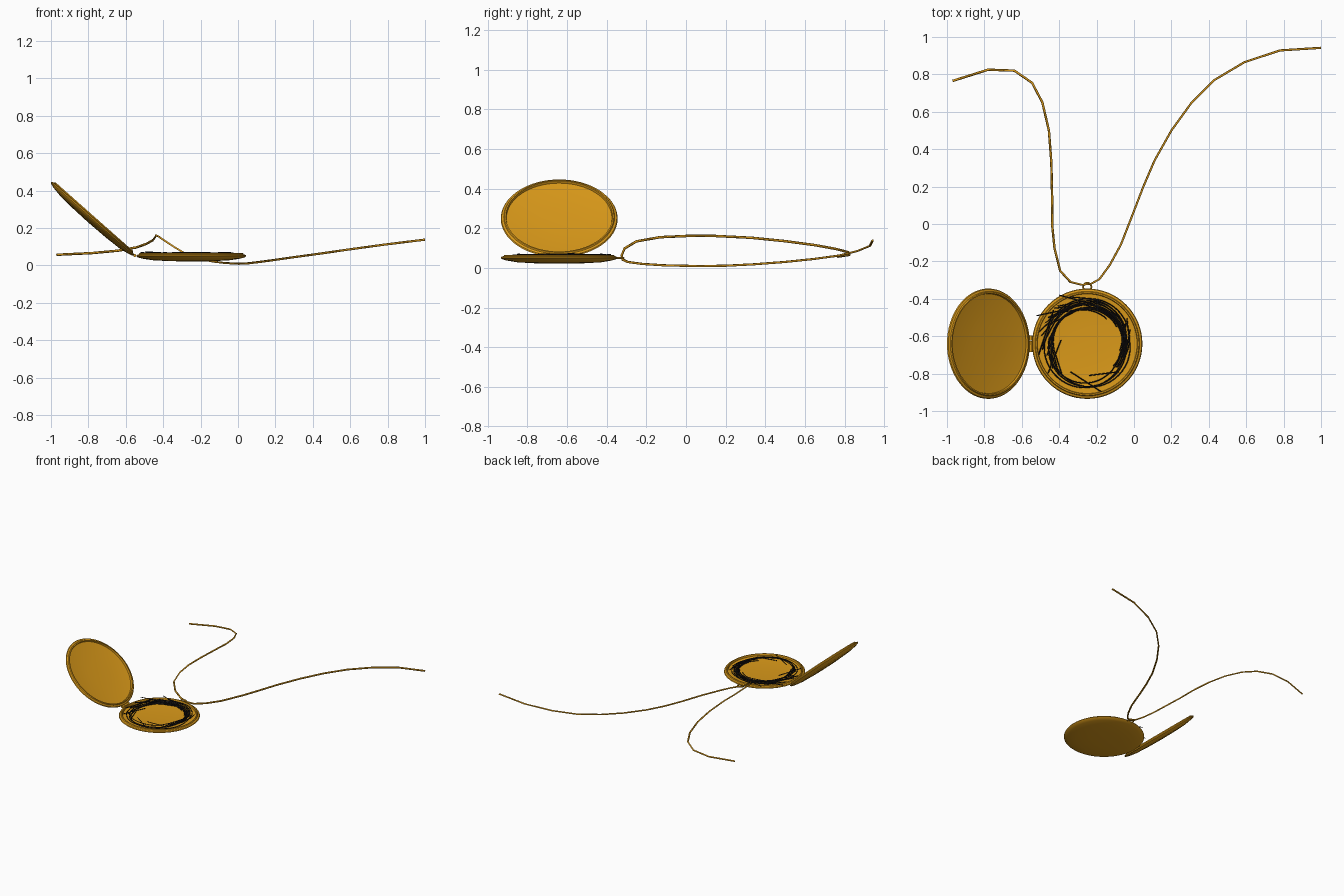
import bpy, bmesh, math, random
from mathutils import Vector, Matrix

if "Cube" in bpy.data.objects:
    bpy.data.objects.remove(bpy.data.objects["Cube"])

random.seed(4)


def material(name, rgb):
    m = bpy.data.materials.new(name)
    m.diffuse_color = (*rgb, 1)
    m.use_nodes = True
    m.node_tree.nodes["Principled BSDF"].inputs["Base Color"].default_value = m.diffuse_color
    return m


gold = material("gold", (0.70, 0.32, 0.01))
black = material("dark_hair", (0.01, 0.008, 0.008))


def finish(ob, mat, smooth=True):
    ob.data.materials.append(mat)
    if smooth:
        bpy.ops.object.select_all(action='DESELECT')
        ob.select_set(True)
        bpy.context.view_layer.objects.active = ob
        bpy.ops.object.shade_smooth_by_angle(angle=math.radians(35))
    return ob


def lathe(name, profile, steps=64):
    """Spin a closed (radius, height) profile round z."""
    bm = bmesh.new()
    vs = [bm.verts.new((r, 0, z)) for r, z in profile]
    es = [bm.edges.new(p) for p in zip(vs, vs[1:])]
    bmesh.ops.spin(bm, geom=vs + es, cent=(0, 0, 0), axis=(0, 0, 1),
                   angle=math.tau, steps=steps)
    bmesh.ops.remove_doubles(bm, verts=bm.verts, dist=1e-5)
    bmesh.ops.recalc_face_normals(bm, faces=bm.faces)
    me = bpy.data.meshes.new(name)
    bm.to_mesh(me)
    bm.free()
    ob = bpy.data.objects.new(name, me)
    bpy.context.collection.objects.link(ob)
    return finish(ob, gold)


def tubes(name, paths, radius, mat, resolution=0):
    """Thin tubes along lists of points."""
    cu = bpy.data.curves.new(name, 'CURVE')
    cu.dimensions = '3D'
    cu.bevel_depth = radius
    cu.bevel_resolution = resolution
    cu.use_fill_caps = True
    for pts in paths:
        sp = cu.splines.new('POLY')
        sp.points.add(len(pts) - 1)
        for p, co in zip(sp.points, pts):
            p.co = (*co, 1)
    ob = bpy.data.objects.new(name, cu)
    bpy.context.collection.objects.link(ob)
    ob.data.materials.append(mat)
    return ob


# Locket halves: the same shallow dish with a raised rim
dish = [(0, -0.029), (0.12, -0.027), (0.21, -0.022), (0.265, -0.013),
        (0.288, -0.006), (0.295, 0.0), (0.291, 0.006), (0.280, 0.010),
        (0.276, 0.016), (0.269, 0.016), (0.266, 0.003), (0.20, -0.004),
        (0.10, -0.008), (0, -0.009)]
CX, CY, CZ = -0.25, -0.64, 0.05
base = lathe("locket_base", dish)
base.location = (CX, CY, CZ)
lid = lathe("locket_lid", dish)
lid.location = (-0.779, CY, 0.249)
lid.rotation_euler = (0, math.radians(41.5), 0)

# Hinge barrel, in three knuckles
for i in (-1, 0, 1):
    bpy.ops.mesh.primitive_cylinder_add(
        vertices=12, radius=0.008, depth=0.028,
        location=(-0.552, CY + i * 0.03, 0.053),
        rotation=(math.pi / 2, 0, 0))
    knuckle = bpy.context.object
    knuckle.name = "hinge_knuckle"
    finish(knuckle, gold)

# Bail loop holding the chain
bpy.ops.mesh.primitive_torus_add(
    major_radius=0.022, minor_radius=0.005, major_segments=24,
    minor_segments=8, location=(CX, -0.337, 0.05))
bail = bpy.context.object
bail.name = "bail_loop"
finish(bail, gold)

# Chain, draped through the bail
chain = [(-0.97, 0.765, 0.057), (-0.78, 0.825, 0.066), (-0.64, 0.82, 0.079),
         (-0.545, 0.755, 0.096), (-0.49, 0.65, 0.115), (-0.455, 0.5, 0.135),
         (-0.442, 0.33, 0.152), (-0.438, 0.15, 0.161), (-0.438, 0.0, 0.161),
         (-0.425, -0.13, 0.155), (-0.395, -0.25, 0.134), (-0.34, -0.31, 0.098),
         (-0.28, -0.325, 0.062), (-0.23, -0.32, 0.042), (-0.185, -0.295, 0.030),
         (-0.13, -0.22, 0.020), (-0.07, -0.11, 0.013), (0.0, 0.07, 0.009),
         (0.05, 0.2, 0.011), (0.11, 0.34, 0.018), (0.2, 0.5, 0.030),
         (0.305, 0.645, 0.045), (0.43, 0.77, 0.062), (0.59, 0.865, 0.085),
         (0.78, 0.928, 0.111), (1.0, 0.942, 0.138)]
tubes("chain", [chain], 0.0065, gold)

# Coiled lock of hair: arcs whose ends straighten into loose tails
strands = []
for i in range(22):
    start = math.radians(random.uniform(-50, 50))
    sweep = math.radians(random.uniform(110, 190))
    r = random.uniform(0.175, 0.215)
    cx = CX + random.uniform(-0.02, 0.02)
    cy = CY + random.uniform(0.0, 0.035)
    if i % 6 == 0:                      # a few wide loops round the front
        start, sweep, cy = random.uniform(2.4, 3.2), 3.3, CY - 0.02
    z = CZ + random.uniform(0.004, 0.018)
    pts = []
    for k in range(25):
        a = start + sweep * k / 24
        pts.append(Vector((cx + r * math.cos(a), cy + r * math.sin(a),
                           z + 0.002 * math.sin(k * 0.6 + i))))
    tail = (pts[-1] - pts[-2]).normalized()
    for k in range(1, 5):
        p = pts[-1] + tail * 0.03
        if math.hypot(p.x - CX, p.y - CY) < 0.275:
            pts.append(p)
    strands.append(pts)
for a, b in [((-0.40, -0.38), (-0.18, -0.44)), ((-0.52, -0.49), (-0.33, -0.45)),
             ((-0.34, -0.79), (-0.17, -0.90)), ((-0.46, -0.80), (-0.39, -0.62)),
             ((-0.24, -0.81), (-0.08, -0.79)), ((-0.43, -0.46), (-0.51, -0.70))]:
    strands.append([(*a, CZ + 0.018), (*b, CZ + 0.012)])
tubes("hair_lock", strands, 0.003, black)
